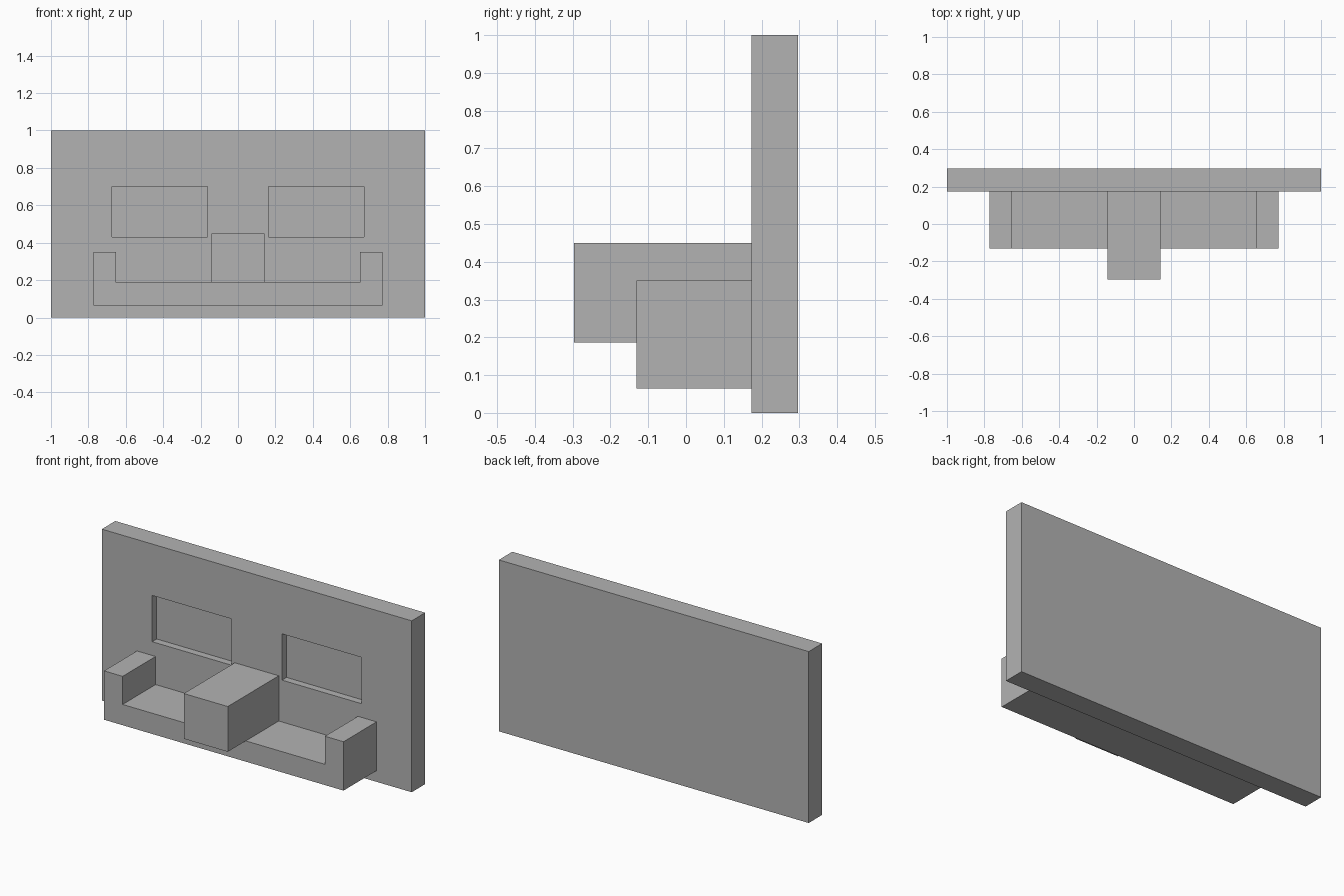
import bpy
import bmesh

cube = bpy.data.objects.get("Cube")
if cube:
    bpy.data.objects.remove(cube, do_unlink=True)

grey = bpy.data.materials.new("plain grey")
grey.use_nodes = True
colour = (0.45, 0.45, 0.45, 1)
grey.diffuse_color = colour
grey.node_tree.nodes["Principled BSDF"].inputs["Base Color"].default_value = colour

FRONT = 0.173   # front plane of the wall
BACK = 0.297    # back plane of the wall


def prism(name, outline, y0, y1):
    """Extrude an (x, z) outline from y0 back to y1."""
    bm = bmesh.new()
    face = bm.faces.new([bm.verts.new((x, y0, z)) for x, z in outline])
    moved = bmesh.ops.extrude_face_region(bm, geom=[face])["geom"]
    verts = [v for v in moved if isinstance(v, bmesh.types.BMVert)]
    bmesh.ops.translate(bm, verts=verts, vec=(0, y1 - y0, 0))
    bmesh.ops.recalc_face_normals(bm, faces=bm.faces)
    mesh = bpy.data.meshes.new(name)
    bm.to_mesh(mesh)
    bm.free()
    mesh.materials.append(grey)
    obj = bpy.data.objects.new(name, mesh)
    bpy.context.collection.objects.link(obj)
    return obj


def rect(x0, x1, z0, z1):
    return [(x0, z0), (x1, z0), (x1, z1), (x0, z1)]


# Upright slab
wall = prism("wall", rect(-1, 1, 0, 1), FRONT, BACK)

# Shallow rectangular eye recesses
for side, name in ((-1, "right_eye_cutter"), (1, "left_eye_cutter")):
    x0, x1 = sorted((side * 0.163, side * 0.675))
    cutter = prism(name, rect(x0, x1, 0.43, 0.70), FRONT - 0.1, FRONT + 0.042)
    cutter.hide_render = True
    cutter.hide_viewport = True
    cutter.display_type = 'WIRE'
    cut = wall.modifiers.new(name, 'BOOLEAN')
    cut.operation = 'DIFFERENCE'
    cut.solver = 'EXACT'
    cut.object = cutter

# Block nose, overhanging the mouth
prism("nose", rect(-0.142, 0.142, 0.186, 0.45), -BACK, FRONT)

# Mouth with upturned ends
half = [(0.773, 0.065), (0.773, 0.35), (0.653, 0.35), (0.653, 0.186)]
mouth = half + [(-x, z) for x, z in reversed(half)]
prism("mouth", mouth, -0.131, FRONT)
